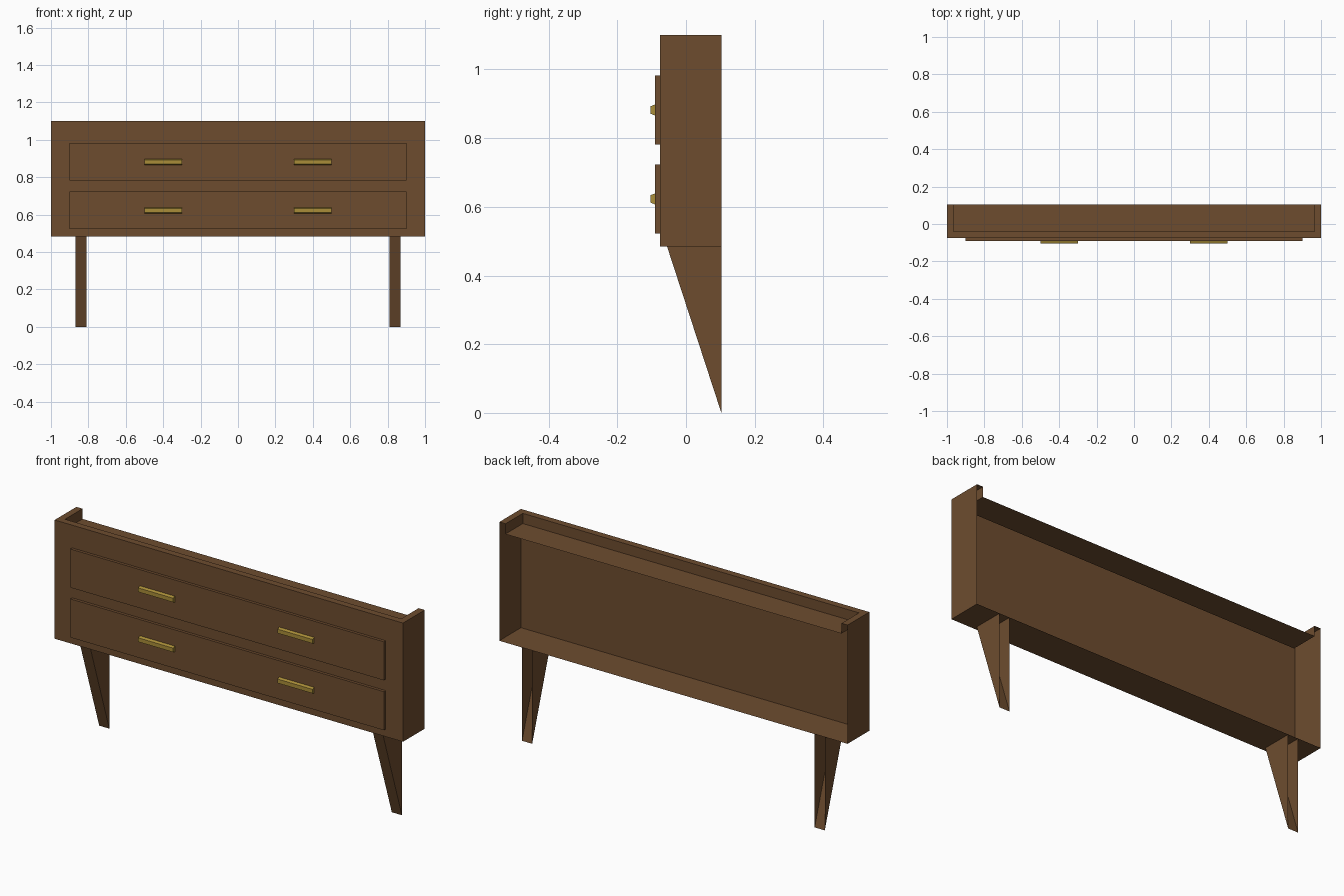
import bpy

if "Cube" in bpy.data.objects:
    bpy.data.objects.remove(bpy.data.objects["Cube"])

def material(name, rgb):
    m = bpy.data.materials.new(name)
    m.diffuse_color = (*rgb, 1.0)
    m.use_nodes = True
    m.node_tree.nodes["Principled BSDF"].inputs["Base Color"].default_value = m.diffuse_color
    return m

WOOD = material("walnut_brown", (0.155, 0.073, 0.028))
BRASS = material("brass", (0.40, 0.27, 0.04))

def make(name, verts, faces, mat):
    mesh = bpy.data.meshes.new(name)
    mesh.from_pydata(verts, [], faces)
    mesh.materials.append(mat)
    mesh.update()
    ob = bpy.data.objects.new(name, mesh)
    bpy.context.collection.objects.link(ob)
    return ob

def prism(name, profile, x0, x1, mat, skip=()):
    """Extrude a (y, z) profile along x; skip lists the open sides."""
    n = len(profile)
    verts = [(x, y, z) for x in (x0, x1) for y, z in profile]
    faces = [tuple(reversed(range(n))), tuple(range(n, 2 * n))]
    faces += [(i, (i + 1) % n, n + (i + 1) % n, n + i) for i in range(n) if i not in skip]
    return make(name, verts, faces, mat)

FRONT, BACK, BOTTOM, TOP = -0.075, 0.103, 0.484, 1.10
RIM, SHELF = 0.035, 1.047

# Cabinet shell: thin walls, open back, closed bottom, no flat top
prism("cabinet_shell", [(FRONT, BOTTOM), (BACK, BOTTOM), (BACK, TOP), (FRONT, TOP)],
      -1, 1, WOOD, skip=(1, 2))

# Raised rim on three sides, running down to the sunken top shelf
def u_path(x, y, z):
    return [(-x, BACK, z), (-x, y, z), (x, y, z), (x, BACK, z)]

rim_verts = u_path(1, FRONT, TOP) + u_path(1 - RIM, FRONT + RIM, TOP) + u_path(1 - RIM, FRONT + RIM, SHELF)
rim_faces = [(r + i, r + i + 1, r + i + 5, r + i + 4) for r in (0, 4) for i in range(3)]
make("top_rim_and_shelf", rim_verts, rim_faces + [(8, 9, 10, 11)], WOOD)

# Drawer fronts with two bar handles each
for level, zc in (("lower", 0.623), ("upper", 0.882)):
    z0, z1 = zc - 0.1, zc + 0.1
    prism(level + "_drawer", [(-0.09, z0), (FRONT, z0), (FRONT, z1), (-0.09, z1)],
          -0.9, 0.9, WOOD, skip=(1,))
    bar = [(-0.104, zc - 0.0105), (-0.09, zc - 0.016), (-0.0755, zc - 0.0105),
           (-0.0755, zc + 0.0105), (-0.09, zc + 0.016), (-0.104, zc + 0.0105)]
    for side, xc in (("left", -0.4), ("right", 0.4)):
        prism(f"{level}_{side}_handle", bar, xc - 0.1, xc + 0.1, BRASS)

# Tapered legs, open at the back and top
for side, xc in (("left", -0.84), ("right", 0.84)):
    prism(side + "_leg", [(-0.055, BOTTOM), (BACK, 0.0), (BACK, BOTTOM)],
          xc - 0.029, xc + 0.029, WOOD, skip=(1, 2))
